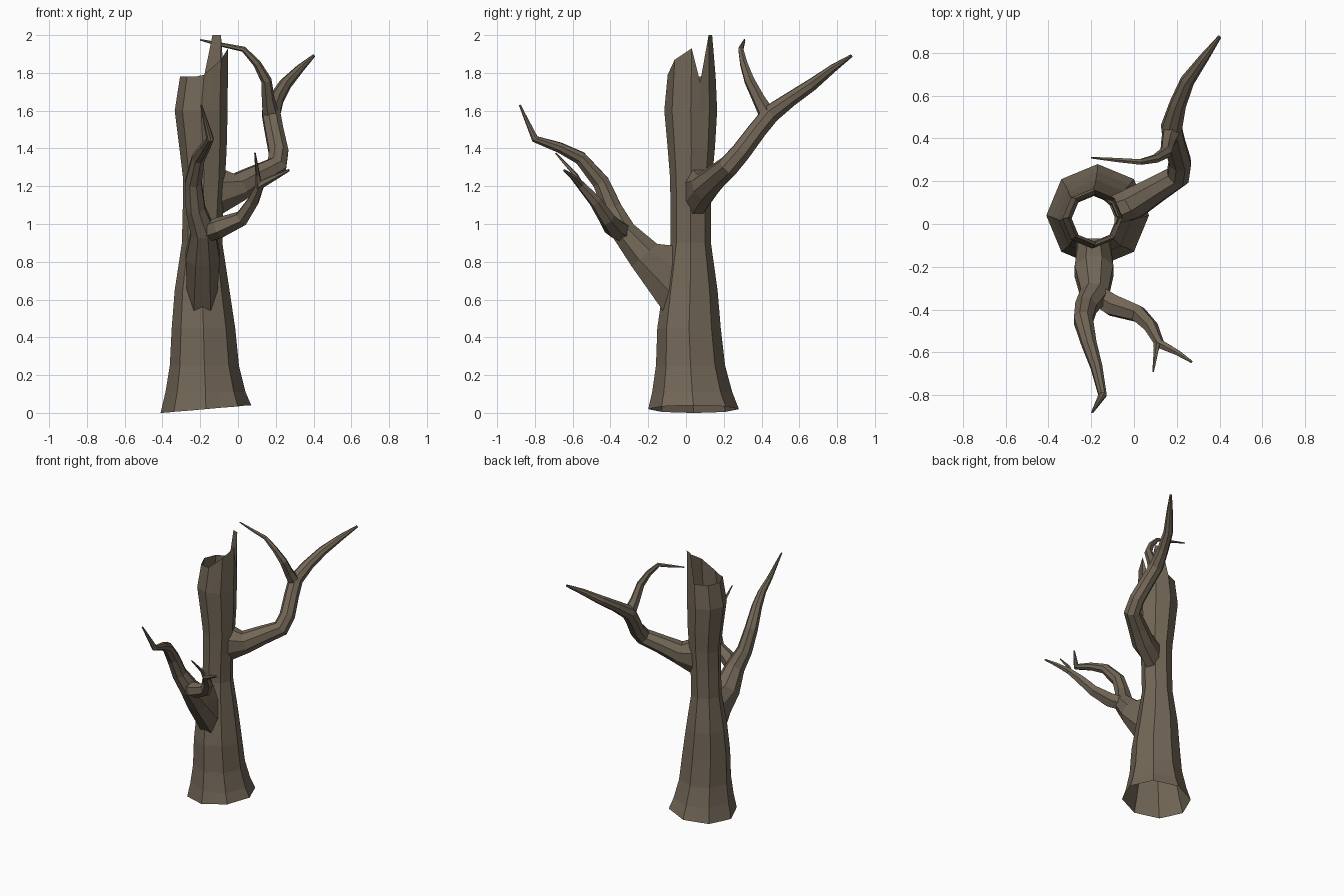
import bpy, bmesh, math
from mathutils import Vector, Quaternion

if "Cube" in bpy.data.objects:
    bpy.data.objects.remove(bpy.data.objects["Cube"])

bark = bpy.data.materials.new("brown bark")
bark.diffuse_color = (0.17, 0.135, 0.095, 1)
bark.use_nodes = True
bark.node_tree.nodes["Principled BSDF"].inputs["Base Color"].default_value = bark.diffuse_color

# Trunk sections: z, centre x, centre y, radius
TRUNK = [(0.02, -0.17, 0.04, 0.24), (0.11, -0.172, 0.033, 0.212), (0.25, -0.178, 0.024, 0.183),
         (0.45, -0.183, 0.016, 0.168), (0.65, -0.19, 0.022, 0.145), (0.9, -0.19, 0.025, 0.107),
         (1.1, -0.185, 0.025, 0.107), (1.25, -0.18, 0.027, 0.112), (1.4, -0.185, 0.028, 0.125),
         (1.6, -0.195, 0.025, 0.14)]
# Heights of the splintered rim, every 22.5 degrees from +x
RIM = [1.93, 1.75, 2.0, 2.0, 1.78, 1.78, 1.78, 1.78, 1.78, 1.78, 1.78, 1.78, 1.79, 1.83, 1.87, 1.9]
FLAT = math.cos(math.pi / 8)


def finish(name, bm):
    bmesh.ops.recalc_face_normals(bm, faces=bm.faces)
    me = bpy.data.meshes.new(name)
    bm.to_mesh(me)
    bm.free()
    me.materials.append(bark)
    ob = bpy.data.objects.new(name, me)
    bpy.context.collection.objects.link(ob)


def loft(name, rings, cap=False):
    bm = bmesh.new()
    vs = [[bm.verts.new(p) for p in r] for r in rings]
    n = len(vs[0])
    for a, b in zip(vs, vs[1:]):
        for i in range(n):
            j = (i + 1) % n
            bm.faces.new((a[i], a[j], b[j], b[i]))
    if cap:
        bm.faces.new(vs[-1])
    finish(name, bm)


def onto_trunk(p):
    """Move a point horizontally to just under the trunk surface."""
    for a, b in zip(TRUNK, TRUNK[1:]):
        if a[0] <= p.z <= b[0]:
            t = (p.z - a[0]) / (b[0] - a[0])
            cx, cy, r = [a[k] + t * (b[k] - a[k]) for k in (1, 2, 3)]
            d = Vector((p.x - cx, p.y - cy)).normalized() * r * FLAT * 0.97
            return Vector((cx + d.x, cy + d.y, p.z))
    return p


def branch(name, pts, root=None, sides=6):
    """Tapered tube through (x, y, z, radius); root = (centre, outward, half width, half height)."""
    P = [Vector(p[:3]) for p in pts]
    T = []
    for i in range(len(P)):
        a, b = P[max(i - 1, 0)], P[min(i + 1, len(P) - 1)]
        if 0 < i < len(P) - 1:
            T.append(((P[i] - a).normalized() + (b - P[i]).normalized()).normalized())
        else:
            T.append((b - a).normalized())
    angs = [2 * math.pi * (k + 0.5) / sides for k in range(sides)]
    rings = []
    up = Vector((0, 0, 1))
    u = up.cross(Vector(root[1]) if root else T[0]).normalized()
    if root:
        c, _, w, h = root
        rings.append([onto_trunk(Vector(c) + u * w * math.cos(a) + up * h * math.sin(a)) for a in angs])
    for i, p in enumerate(P):
        if i:
            u = T[i - 1].rotation_difference(T[i]) @ u
        u = (u - T[i] * u.dot(T[i])).normalized()
        v = T[i].cross(u)
        r = pts[i][3] * 1.06
        rings.append([p + (u * math.cos(a) + v * math.sin(a)) * r for a in angs])
    loft(name, rings, True)


# Hollow eight-sided trunk, open at both ends (extra points on the flats for the rim)
rings = []
for n, (z, cx, cy, r) in enumerate(TRUNK + [(None, -0.18, 0.03, 0.127)]):
    ring = []
    for k in range(16):
        a = k * math.pi / 8
        q = r * (FLAT if k % 2 else 1)
        h = RIM[k] if z is None else z + (0.02 * math.cos(a) if n == 0 else 0)
        ring.append((cx + q * math.cos(a), cy + q * math.sin(a), h))
    rings.append(ring)
loft("trunk", rings)

# Front limb with its side branch and twig
branch("front_limb", [(-0.187, -0.22, 0.835, 0.092), (-0.185, -0.33, 0.96, 0.066),
                      (-0.225, -0.39, 1.08, 0.052), (-0.237, -0.45, 1.22, 0.045),
                      (-0.21, -0.56, 1.35, 0.035), (-0.175, -0.67, 1.405, 0.027),
                      (-0.147, -0.80, 1.45, 0.019), (-0.195, -0.88, 1.63, 0.005)],
       root=((-0.19, -0.12, 0.71), (0, -1, 0), 0.12, 0.19), sides=8)
branch("front_side_branch", [(-0.19, -0.32, 0.95, 0.05), (-0.1, -0.38, 0.98, 0.053),
                             (0.02, -0.42, 1.03, 0.04), (0.08, -0.48, 1.12, 0.032),
                             (0.12, -0.56, 1.21, 0.022), (0.2, -0.6, 1.25, 0.014),
                             (0.27, -0.645, 1.285, 0.006)])
branch("front_twig", [(0.11, -0.55, 1.19, 0.018), (0.105, -0.585, 1.26, 0.012),
                      (0.09, -0.69, 1.375, 0.004)], sides=5)

# Rear right limb with its curling twig
branch("rear_limb", [(0.0, 0.1, 1.195, 0.075), (0.1, 0.16, 1.25, 0.063), (0.205, 0.225, 1.305, 0.056),
                     (0.215, 0.29, 1.38, 0.052), (0.19, 0.38, 1.5, 0.049), (0.175, 0.45, 1.585, 0.049),
                     (0.205, 0.56, 1.665, 0.038), (0.25, 0.67, 1.74, 0.032),
                     (0.33, 0.78, 1.825, 0.021), (0.4, 0.875, 1.89, 0.008)],
       root=((-0.09, 0.065, 1.17), (0.92, 0.39, 0), 0.09, 0.13), sides=8)
branch("rear_twig", [(0.178, 0.44, 1.56, 0.045), (0.16, 0.385, 1.66, 0.033), (0.15, 0.335, 1.76, 0.027),
                     (0.1, 0.305, 1.85, 0.02), (0.03, 0.29, 1.925, 0.014),
                     (-0.09, 0.30, 1.95, 0.01), (-0.2, 0.31, 1.975, 0.004)])
